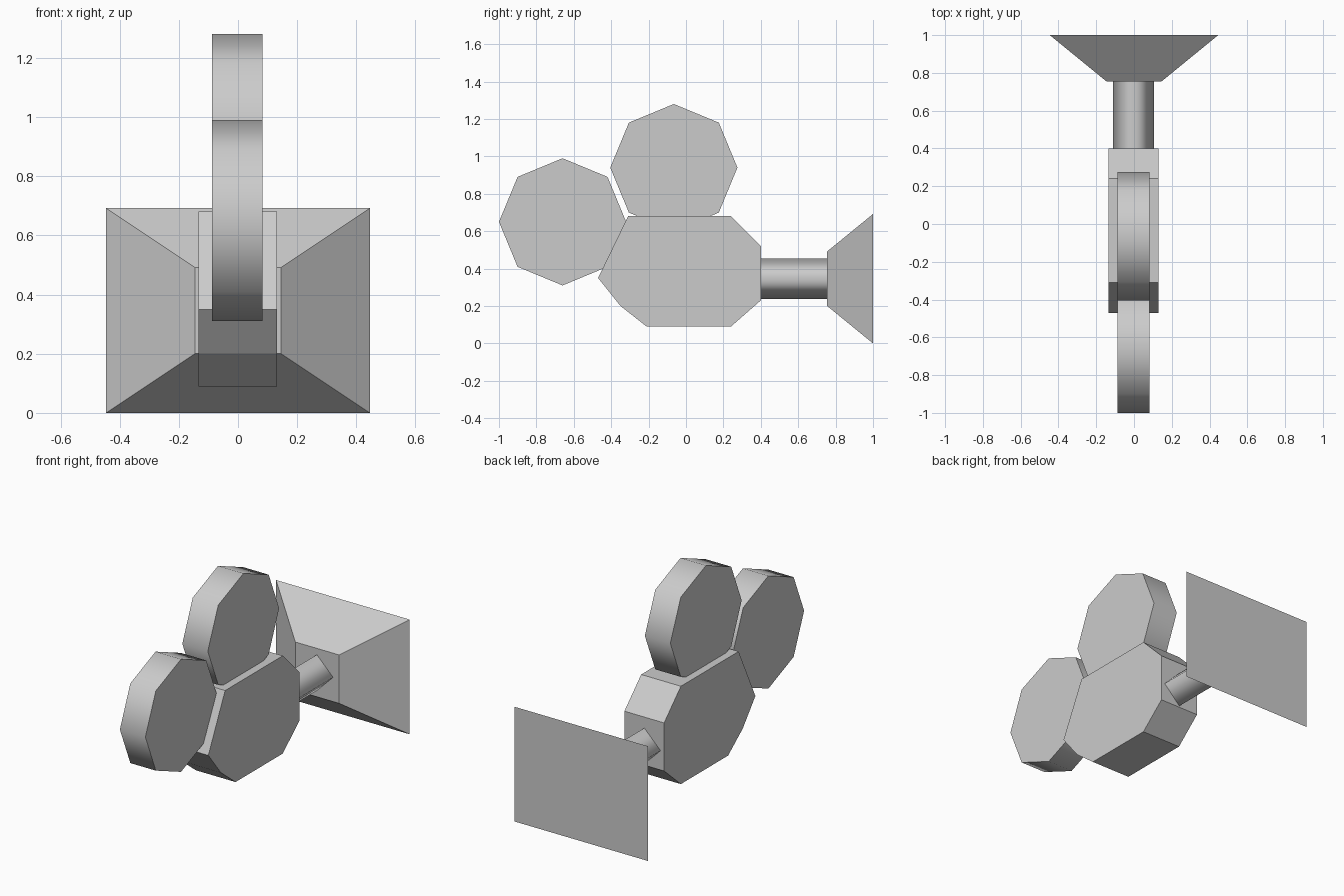
import bpy
import math

if "Cube" in bpy.data.objects:
    bpy.data.objects.remove(bpy.data.objects["Cube"])

grey = bpy.data.materials.new("plain grey")
grey.diffuse_color = (0.6, 0.6, 0.6, 1)
grey.use_nodes = True
grey.node_tree.nodes["Principled BSDF"].inputs["Base Color"].default_value = grey.diffuse_color


def add_object(name, verts, faces, smooth=()):
    mesh = bpy.data.meshes.new(name)
    mesh.from_pydata(verts, [], faces)
    mesh.materials.append(grey)
    for i in smooth:
        mesh.polygons[i].use_smooth = True
    obj = bpy.data.objects.new(name, mesh)
    bpy.context.collection.objects.link(obj)
    return obj


def side_quads(n):
    return [(i, i + n, (i + 1) % n + n, (i + 1) % n) for i in range(n)]


def side_prism(name, profile, x0, x1, rounded=False):
    """Extrude a counter-clockwise (y, z) profile along x."""
    n = len(profile)
    verts = [(x, y, z) for x in (x0, x1) for y, z in profile]
    faces = side_quads(n) + [tuple(reversed(range(n))), tuple(range(n, 2 * n))]
    # winding of the side walls must match the caps
    faces = [tuple(reversed(f)) for f in faces[:n]] + faces[n:]
    obj = add_object(name, verts, faces)
    if rounded:
        for p in obj.data.polygons[:n]:
            p.use_smooth = True
        # keep the rim edges sharp
        for e in obj.data.edges:
            a, b = e.vertices
            e.use_edge_sharp = (a < n) == (b < n)
    return obj


# camera body: clipped block with a pointed back
side_prism("camera_body",
           [(-0.47, 0.35), (-0.35, 0.20), (-0.21, 0.09), (0.24, 0.09),
            (0.40, 0.23), (0.40, 0.52), (0.24, 0.68), (-0.31, 0.68)],
           -0.134, 0.131)

# two octagonal film reels
for name, cy, cz in (("upper_reel", -0.065, 0.94), ("rear_reel", -0.66, 0.65)):
    ring = [(cy + 0.34 * math.cos(k * math.pi / 4),
             cz + 0.34 * math.sin(k * math.pi / 4)) for k in range(8)]
    side_prism(name, ring, -0.088, 0.082, rounded=True)

# lens barrel: four-sided smooth tube standing on its corner
R, CZ = 0.108, 0.346
tube = [(-0.002 + R * math.cos(k * math.pi / 2), y, CZ + R * math.sin(k * math.pi / 2))
        for y in (0.39, 0.76) for k in range(4)]
add_object("lens_barrel", tube, side_quads(4), smooth=range(4))

# flared lens hood: truncated pyramid opening to the back
hood = [(sx * hx, y, CZ + sz * hz)
        for y, hx, hz in ((0.755, 0.146, 0.146), (1.0, 0.446, 0.346))
        for sx, sz in ((1, -1), (1, 1), (-1, 1), (-1, -1))]
hood_faces = [tuple(reversed(f)) for f in side_quads(4)]
add_object("lens_hood", hood, hood_faces + [(0, 1, 2, 3), (7, 6, 5, 4)])

# make every surface face outward
import bmesh
for obj in bpy.context.collection.objects:
    bm = bmesh.new()
    bm.from_mesh(obj.data)
    bmesh.ops.recalc_face_normals(bm, faces=bm.faces[:])
    bm.to_mesh(obj.data)
    bm.free()
